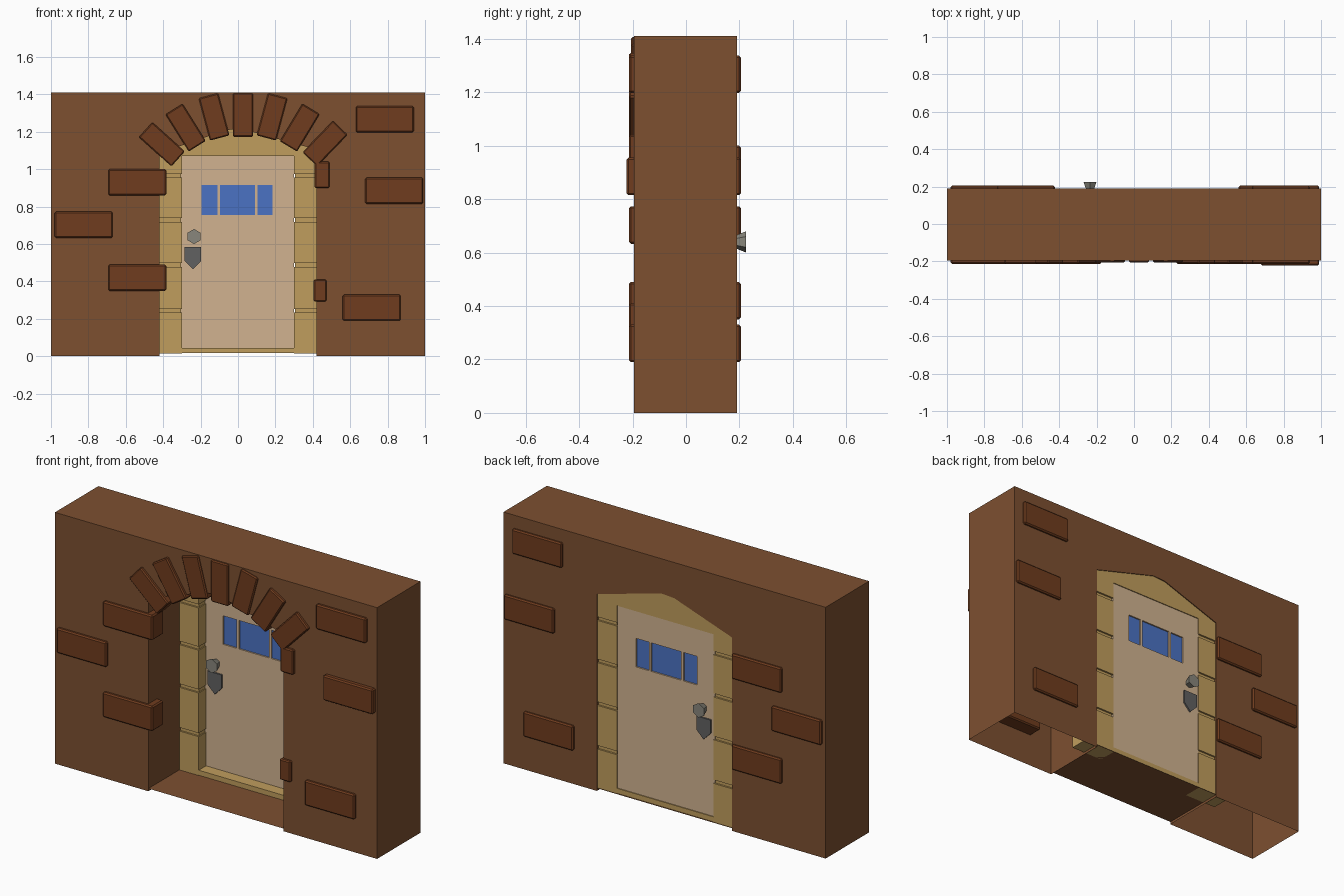
import bpy, bmesh
from math import radians
from mathutils import Matrix

if "Cube" in bpy.data.objects:
    bpy.data.objects.remove(bpy.data.objects["Cube"])


def material(name, rgb):
    m = bpy.data.materials.new(name)
    m.diffuse_color = (*rgb, 1)
    m.use_nodes = True
    m.node_tree.nodes["Principled BSDF"].inputs["Base Color"].default_value = m.diffuse_color
    return m


WALL = material("wall_brown", (.205, .08, .03))
BRICK = material("brick_red", (.16, .045, .013))
FRAME = material("frame_tan", (.53, .34, .11))
DOOR = material("door_cream", (.64, .45, .28))
GLASS = material("glass_blue", (.07, .17, .55))
PLATE = material("plate_grey", (.12, .12, .12))
KNOB = material("knob_grey", (.25, .24, .2))


def finish(name, bm, mat):
    bmesh.ops.recalc_face_normals(bm, faces=bm.faces)
    me = bpy.data.meshes.new(name)
    bm.to_mesh(me)
    bm.free()
    ob = bpy.data.objects.new(name, me)
    bpy.context.collection.objects.link(ob)
    if mat:
        me.materials.append(mat)
    return ob


def box(name, x, y, z, mat, tilt=0, bevel=0):
    """Box from (min, max) ranges, tilted about y through its centre."""
    bm = bmesh.new()
    size = [b - a for a, b in (x, y, z)]
    mid = [(a + b) / 2 for a, b in (x, y, z)]
    bmesh.ops.create_cube(bm, size=1, matrix=Matrix.Diagonal((*size, 1)))
    if bevel:
        bmesh.ops.bevel(bm, geom=bm.edges[:], offset=bevel, segments=1, affect='EDGES')
    bm.transform(Matrix.Translation(mid) @ Matrix.Rotation(radians(tilt), 4, 'Y'))
    return finish(name, bm, mat)


def prism(name, pts, y0, y1, mat, open_sides=()):
    """Extrude an xz outline along y, leaving the listed sides open."""
    bm = bmesh.new()
    a = [bm.verts.new((x, y0, z)) for x, z in pts]
    b = [bm.verts.new((x, y1, z)) for x, z in pts]
    bm.faces.new(a)
    bm.faces.new(b[::-1])
    n = len(pts)
    for i in range(n):
        if i not in open_sides:
            j = (i + 1) % n
            bm.faces.new((a[i], b[i], b[j], a[j]))
    return finish(name, bm, mat)


# Hollow wall, open underneath, with an arched passage
outline = [(-1, 0), (-.42, 0), (-.42, 1.085), (-.06, 1.21), (.02, 1.215),
           (.42, 1.105), (.42, 0), (1, 0), (1, 1.41), (-1, 1.41)]
prism("wall", outline, -.195, .19, WALL, open_sides=(0, 6))

# Thin passage floor
bm = bmesh.new()
bm.faces.new([bm.verts.new(p) for p in
              ((-.42, -.195, .015), (.42, -.195, .015), (.42, .19, .015), (-.42, .19, .015))])
finish("passage_floor", bm, WALL)

# Door frame: stacked jamb blocks over a recessed core, lintel and sill
joints = [.015, .243, .488, .728, .965, 1.07]
for side, s in (("left", -1), ("right", 1)):
    def span(a, b):
        return tuple(sorted((s * a, s * b)))
    box(f"jamb_core_{side}", span(.305, .49), (.09, .175), (.015, 1.07), FRAME)
    for i, (lo, hi) in enumerate(zip(joints, joints[1:])):
        top = hi if i == 4 else hi - .01
        low = lo if i == 0 else lo + .01
        box(f"jamb_block_{side}_{i + 1}", span(.30, .50), (.08, .185), (low, top), FRAME)
box("lintel", (-.5, .5), (.08, .185), (1.07, 1.3), FRAME)
box("sill", (-.30, .30), (.08, .185), (.017, .045), FRAME)

# Door with three window openings
door = box("door", (-.305, .30), (.145, .18), (.04, 1.07), DOOR)
for i, (x0, x1) in enumerate(((-.195, -.11), (-.095, .09), (.105, .185))):
    cutter = box(f"window_cutter_{i + 1}", (x0, x1), (.1, .25), (.755, .915), None)
    cutter.hide_render = True
    cutter.hide_set(True)
    cutter.display_type = 'WIRE'
    mod = door.modifiers.new(f"window_{i + 1}", 'BOOLEAN')
    mod.operation, mod.solver, mod.object = 'DIFFERENCE', 'EXACT', cutter
    box(f"window_pane_{i + 1}", (x0, x1), (.153, .172), (.755, .915), GLASS)
bpy.context.view_layer.update()
baked = bpy.data.meshes.new_from_object(
    door.evaluated_get(bpy.context.evaluated_depsgraph_get()))
door.modifiers.clear()
door.data = baked
for ob in [o for o in bpy.data.objects if o.name.startswith("window_cutter")]:
    bpy.data.objects.remove(ob)

# Lock plates and flared six-sided knobs on both faces of the door
shield = [(-.285, .585), (-.197, .585), (-.197, .51), (-.24, .465), (-.285, .51)]
for side, face, d in (("front", .145, -1), ("back", .18, 1)):
    prism(f"lock_plate_{side}", shield, face, face + d * .009, PLATE)
    bm = bmesh.new()
    bmesh.ops.create_cone(bm, cap_ends=True, segments=6, radius1=.022, radius2=.04, depth=.045)
    bm.transform(Matrix.Translation((-.235, face + d * .0225, .64))
                 @ Matrix.Rotation(radians(-90 * d), 4, 'X'))
    finish(f"knob_{side}", bm, KNOB)

# Wall bricks: centre x, centre z, front y, shift of the matching back brick
bricks = [(-.538, .93, -.213, -.04), (-.825, .703, -.213, 0), (-.538, .42, -.213, -.04),
          (.785, 1.267, -.213, 0), (.835, .885, -.222, 0), (.715, .26, -.213, 0)]
for i, (x, z, y, shift) in enumerate(bricks):
    zr = (z - .07, z + .07)
    box(f"front_brick_{i + 1}", (x - .155, x + .155), (y, y + .1), zr, BRICK, bevel=.007)
    x += shift
    box(f"back_brick_{i + 1}", (x - .155, x + .155), (.12, .205), zr, BRICK, bevel=.007)

# Brick ends beside the right edge of the passage
box("edge_brick_upper", (.41, .49), (-.213, -.13), (.90, 1.04), BRICK, bevel=.006)
box("edge_brick_lower", (.405, .473), (-.213, -.13), (.293, .41), BRICK, bevel=.006)

# Fan of arch stones: centre x, centre z, tilt
arch = [(-.407, 1.133, -48), (-.28, 1.222, -32), (-.128, 1.28, -15), (.027, 1.29, 0),
        (.182, 1.28, 15), (.33, 1.222, 31), (.465, 1.137, 44)]
for i, (x, z, tilt) in enumerate(arch):
    front = -.213 if abs(tilt) > 20 else -.205
    box(f"arch_stone_{i + 1}", (x - .054, x + .054), (front, -.13), (z - .117, z + .117),
        BRICK, tilt=tilt, bevel=.006)
